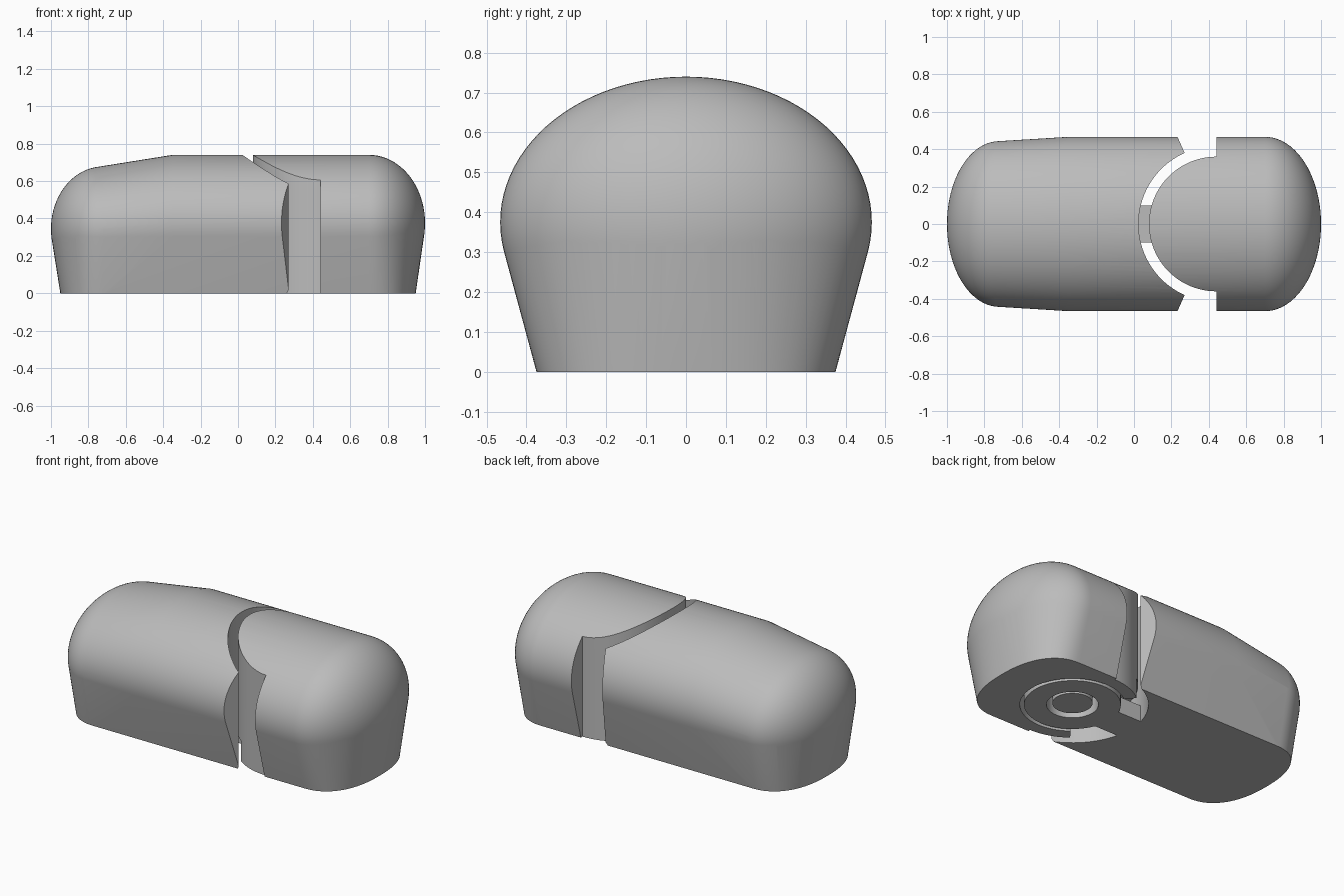
import bpy, bmesh, math
from mathutils import Vector

if "Cube" in bpy.data.objects:
    bpy.data.objects.remove(bpy.data.objects["Cube"], do_unlink=True)

grey = bpy.data.materials.new("mid_grey")
grey.use_nodes = True
grey.diffuse_color = (0.5, 0.5, 0.5, 1)
grey.node_tree.nodes["Principled BSDF"].inputs["Base Color"].default_value = (0.5, 0.5, 0.5, 1)

PIVOT = 0.44      # x of the hinge axis
SEG = 96
TOP = 1.0         # safely above the body


def make(name, bm):
    bmesh.ops.recalc_face_normals(bm, faces=bm.faces[:])
    mesh = bpy.data.meshes.new(name)
    bm.to_mesh(mesh)
    bm.free()
    mesh.materials.append(grey)
    obj = bpy.data.objects.new(name, mesh)
    bpy.context.collection.objects.link(obj)
    return obj


def prism(name, outline, z0, z1):
    bm = bmesh.new()
    face = bm.faces.new([bm.verts.new((x, y, z0)) for x, y in outline])
    new = bmesh.ops.extrude_face_region(bm, geom=[face])["geom"]
    verts = [v for v in new if isinstance(v, bmesh.types.BMVert)]
    bmesh.ops.translate(bm, verts=verts, vec=(0, 0, z1 - z0))
    return make(name, bm)


def arc(radius, a0, a1, n):
    angles = [math.radians(a0 + (a1 - a0) * i / n) for i in range(n + 1)]
    return [(PIVOT + radius * math.cos(a), radius * math.sin(a)) for a in angles]


def disc(name, radius, z0, z1):
    return prism(name, arc(radius, 0, 360, SEG)[:-1], z0, z1)


def sector(name, radius, a0, a1, z0, z1):
    return prism(name, [(PIVOT, 0)] + arc(radius, a0, a1, SEG // 2), z0, z1)


def box(name, x0, x1, y, z0, z1):
    return prism(name, [(x0, -y), (x1, -y), (x1, y), (x0, y)], z0, z1)


def boolean(obj, tool, operation):
    mod = obj.modifiers.new("cut", "BOOLEAN")
    mod.operation, mod.solver, mod.object = operation, "EXACT", tool
    bpy.context.view_layer.objects.active = obj
    bpy.ops.object.modifier_apply(modifier=mod.name)
    bpy.data.objects.remove(tool, do_unlink=True)


def capsule(name):
    """Rounded shell hulled from two domed ends, a shoulder and a flat base."""
    points = []

    def ring(x, zc, ry, rz):
        for i in range(SEG):
            a = 2 * math.pi * i / SEG
            points.append(Vector((x, ry * math.cos(a), zc + rz * math.sin(a))))

    def dome(x, zc, rx, ry, rz):
        for i in range(20):
            t = math.pi / 2 * i / 20
            ring(x + rx * math.sin(t), zc, ry * math.cos(t), rz * math.cos(t))
        points.append(Vector((x + rx, 0, zc)))

    dome(0.7, 0.375, 0.3, 0.466, 0.365)
    ring(-0.35, 0.375, 0.466, 0.365)
    dome(-0.72, 0.345, -0.28, 0.443, 0.333)
    # base outline with softly squared ends
    for side in (-1, 1):
        for i in range(49):
            a = math.pi * (i / 48 - 0.5)
            c, s = math.cos(a) ** 0.85, math.sin(a)
            y = math.copysign(abs(s) ** 0.85, s) * 0.375
            points.append(Vector((side * (0.7 + 0.25 * c), y, 0)))
    bm = bmesh.new()
    for p in points:
        bm.verts.new(p)
    hull = bmesh.ops.convex_hull(bm, input=bm.verts[:])
    loose = {v for v in hull["geom_interior"] + hull["geom_unused"]
             if isinstance(v, bmesh.types.BMVert)}
    bmesh.ops.delete(bm, geom=list(loose), context="VERTS")
    bmesh.ops.dissolve_limit(bm, angle_limit=0.002, verts=bm.verts[:], edges=bm.edges[:])
    return make(name, bm)


# long half: shell with a round socket and flared mouth
long_half = capsule("long_half")
boolean(long_half, disc("socket_cutter", 0.416, -0.1, TOP), "DIFFERENCE")
boolean(long_half, sector("mouth_cutter", 1.9, -114, 114, -0.1, TOP), "DIFFERENCE")

# arm and pivot ring joined to the long half
pivot_ring = disc("pivot_ring", 0.265, 0, 0.1)
boolean(pivot_ring, box("arm", -0.05, PIVOT - 0.2, 0.1, 0, 0.1), "UNION")
boolean(pivot_ring, disc("pin_hole", 0.142, -0.1, 0.3), "DIFFERENCE")
boolean(long_half, pivot_ring, "UNION")

# short half: domed end with a round knuckle
short_half = capsule("short_half")
knuckle = disc("knuckle", 0.36, -0.1, TOP)
boolean(knuckle, box("end_block", PIVOT, 1.2, 0.7, -0.1, TOP), "UNION")
boolean(short_half, knuckle, "INTERSECT")

# recess for the ring, swing slot for the arm, and the centre pin
recess = disc("recess", 0.288, -0.1, 0.12)
boolean(recess, sector("swing_slot", 0.5, 128, 232, -0.1, 0.12), "UNION")
boolean(short_half, recess, "DIFFERENCE")
boolean(short_half, disc("centre_pin", 0.11, 0.01, 0.2), "UNION")

for obj in (long_half, short_half):
    bpy.ops.object.select_all(action="DESELECT")
    obj.select_set(True)
    bpy.context.view_layer.objects.active = obj
    bpy.ops.object.shade_smooth_by_angle(angle=math.radians(25))
